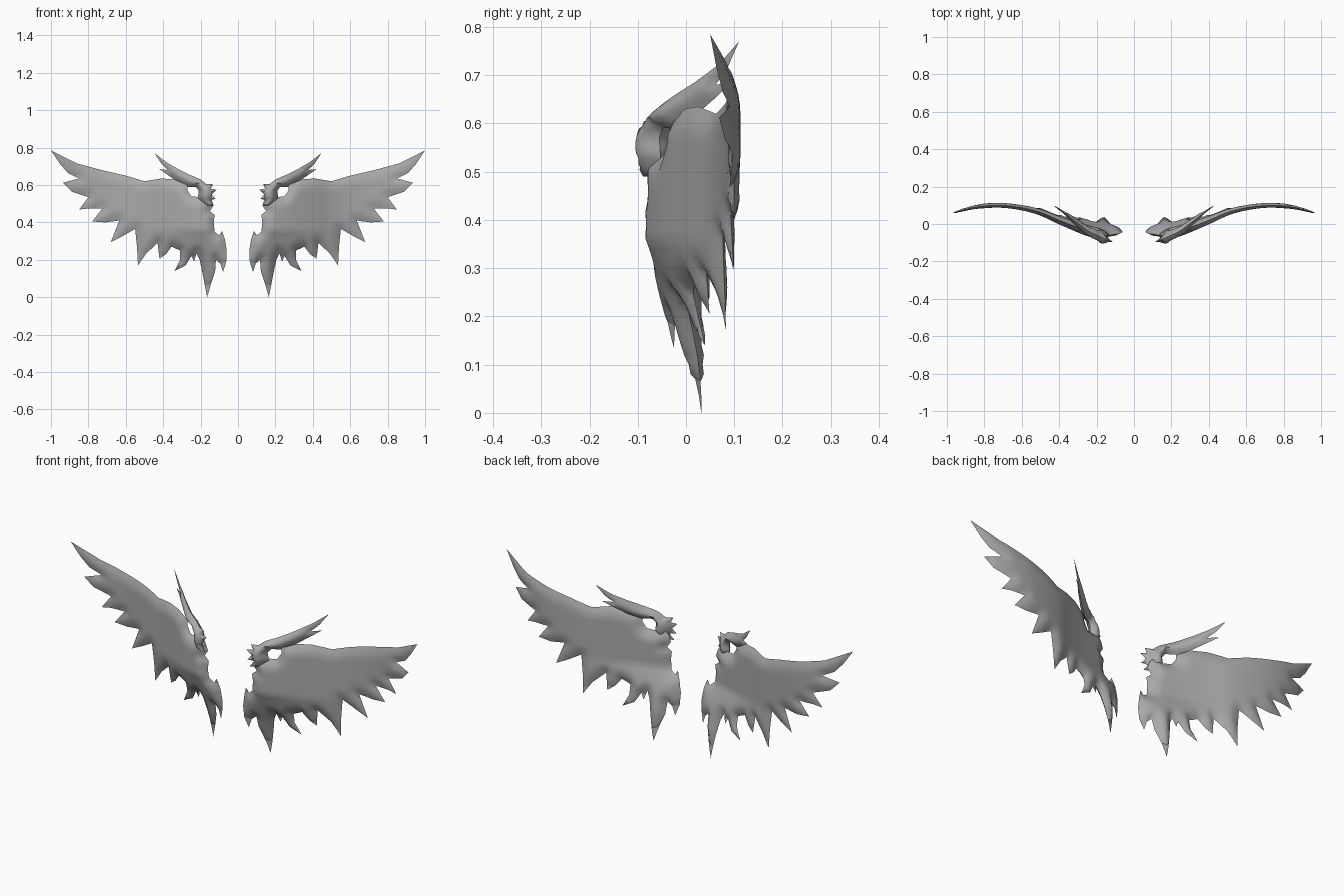
import bpy, bmesh, math
from mathutils import Vector, geometry

if "Cube" in bpy.data.objects:
    bpy.data.objects.remove(bpy.data.objects["Cube"])

grey = bpy.data.materials.new("feather grey")
grey.diffuse_color = (0.40, 0.40, 0.40, 1)
grey.use_nodes = True
grey.node_tree.nodes["Principled BSDF"].inputs["Base Color"].default_value = grey.diffuse_color


def curve(keys, x):
    """Smooth (Hermite) interpolation through (x, value) keys."""
    x = max(keys[0][0], min(keys[-1][0], x))
    last = len(keys) - 1

    def slope(i):
        a, b = keys[max(0, i - 1)], keys[min(last, i + 1)]
        return (b[1] - a[1]) / (b[0] - a[0])
    for i in range(last):
        (a, u), (b, v) = keys[i], keys[i + 1]
        if x <= b:
            h = b - a
            t = (x - a) / h
            return ((2*t**3 - 3*t*t + 1) * u + (t**3 - 2*t*t + t) * h * slope(i)
                    + (3*t*t - 2*t**3) * v + (t**3 - t*t) * h * slope(i + 1))


def inside(p, poly):
    hit = False
    for a, b in zip(poly, poly[1:] + poly[:1]):
        if (a.y > p.y) != (b.y > p.y) and p.x < a.x + (p.y - a.y) * (b.x - a.x) / (b.y - a.y):
            hit = not hit
    return hit


def edge_distance(p, poly):
    best = 9.0
    for a, b in zip(poly, poly[1:] + poly[:1]):
        t = max(0, min(1, (p - a).dot(b - a) / (b - a).length_squared))
        best = min(best, (p - a - t * (b - a)).length)
    return best


def feather_sheet(name, outline, depth, half, bevel, step):
    """Closed, padded sheet: an outline in x/z bent along y, thin at its rim."""
    corners = [Vector(p) for p in outline]
    rim = []
    for a, b in zip(corners, corners[1:] + corners[:1]):
        n = max(1, math.ceil((b - a).length / 0.04))
        rim += [a.lerp(b, i / n) for i in range(n)]
    pts = list(rim)
    for i in range(int(1 / step) + 1):
        for j in range(int(0.8 / step) + 1):
            p = Vector(((i + 0.5 * (j % 2)) * step, j * step))
            if inside(p, corners) and edge_distance(p, corners) > step * 0.4:
                pts.append(p)
    n = len(rim)
    loop = [(i, (i + 1) % n) for i in range(n)]
    verts, _, faces, *_ = geometry.delaunay_2d_cdt(pts, loop, [], 1, 1e-5)
    bm = bmesh.new()
    front, back = [], []
    for p in verts:
        d = edge_distance(p, corners)
        y = depth(p.x, p.y)
        if d < 1e-4:
            v = bm.verts.new((p.x, y, p.y))
            front.append(v)
            back.append(v)
        else:
            t = half(p.x) * math.sin(min(1, d / bevel) * math.pi / 2)
            front.append(bm.verts.new((p.x, y - t, p.y)))
            back.append(bm.verts.new((p.x, y + t, p.y)))
    for f in faces:
        if not inside(sum((verts[i] for i in f), Vector((0, 0))) / len(f), corners):
            continue
        for side in (front, back):
            tri = [side[i] for i in f]
            if side is back:
                tri.reverse()
            if bm.faces.get(tri) is None:
                bm.faces.new(tri)
    bmesh.ops.delete(bm, geom=[v for v in bm.verts if not v.link_faces], context='VERTS')
    bmesh.ops.recalc_face_normals(bm, faces=bm.faces[:])
    mesh = bpy.data.meshes.new(name)
    bm.to_mesh(mesh)
    bm.free()
    mesh.materials.append(grey)
    ob = bpy.data.objects.new(name, mesh)
    bpy.context.collection.objects.link(ob)
    bpy.ops.object.select_all(action='DESELECT')
    ob.select_set(True)
    bpy.context.view_layer.objects.active = ob
    bpy.ops.object.shade_smooth_by_angle(angle=math.radians(60))
    ob.modifiers.new("mirror", 'MIRROR').use_mirror_merge = False
    return ob


# Main wing: leading edge, long outer feathers, then the short inner ones
wing = [
    (.16, .55), (.21, .535), (.25, .54), (.27, .57), (.27, .60), (.34, .63), (.41, .635),
    (.50, .62), (.60, .65), (.73, .68), (.86, .715), (1.0, .785),
    (.95, .71), (.91, .665), (.85, .635), (.935, .612), (.89, .565), (.80, .535),
    (.85, .468), (.80, .475), (.725, .475), (.78, .405), (.71, .40), (.635, .41),
    (.68, .295), (.62, .325), (.55, .365), (.54, .27), (.535, .17), (.49, .235), (.43, .29),
    (.42, .205), (.385, .23), (.355, .27), (.31, .25), (.31, .20), (.34, .14),
    (.28, .17), (.25, .22), (.235, .19), (.222, .235), (.205, .20), (.19, .13), (.165, .0),
    (.145, .07), (.122, .14), (.118, .20), (.095, .18), (.08, .135), (.063, .19),
    (.06, .25), (.07, .31), (.085, .355), (.10, .33), (.125, .35), (.13, .40),
    (.125, .44), (.15, .46), (.13, .49), (.14, .52)]
bend = [(.06, -.052), (.13, -.062), (.25, -.035), (.4, .02), (.5, .062),
        (.6, .087), (.72, .10), (.85, .09), (1, .05)]


def wing_depth(x, z):
    # the lower inner feathers sweep backwards
    weight = curve([(.04, 0), (.14, 1), (.25, .95), (.38, .5), (.55, .15), (.7, 0)], x)
    return curve(bend, x) + weight * .083 * (1 - min(1, z / .36) ** 1.7)


feather_sheet("main_wing", wing, wing_depth,
              lambda x: curve([(.06, .022), (.2, .03), (.4, .022), (.6, .014), (1, .012)], x),
              .055, .02)

# Forked upper feather with its small spiked knuckle
fork = [
    (.13, .49), (.15, .52), (.12, .525), (.14, .55), (.115, .575), (.145, .58), (.135, .605),
    (.17, .605), (.20, .63), (.26, .655), (.32, .685), (.38, .72), (.446, .77),
    (.41, .715), (.375, .68), (.42, .685), (.37, .65), (.32, .615), (.27, .59),
    (.225, .59), (.21, .57), (.215, .53), (.18, .49)]
sweep = [(.115, -.095), (.18, -.068), (.25, -.035), (.31, .01), (.38, .065), (.446, .11)]
feather_sheet("forked_feather", fork, lambda x, z: curve(sweep, x),
              lambda x: curve([(.11, .02), (.18, .034), (.3, .022), (.45, .008)], x),
              .035, .012)
